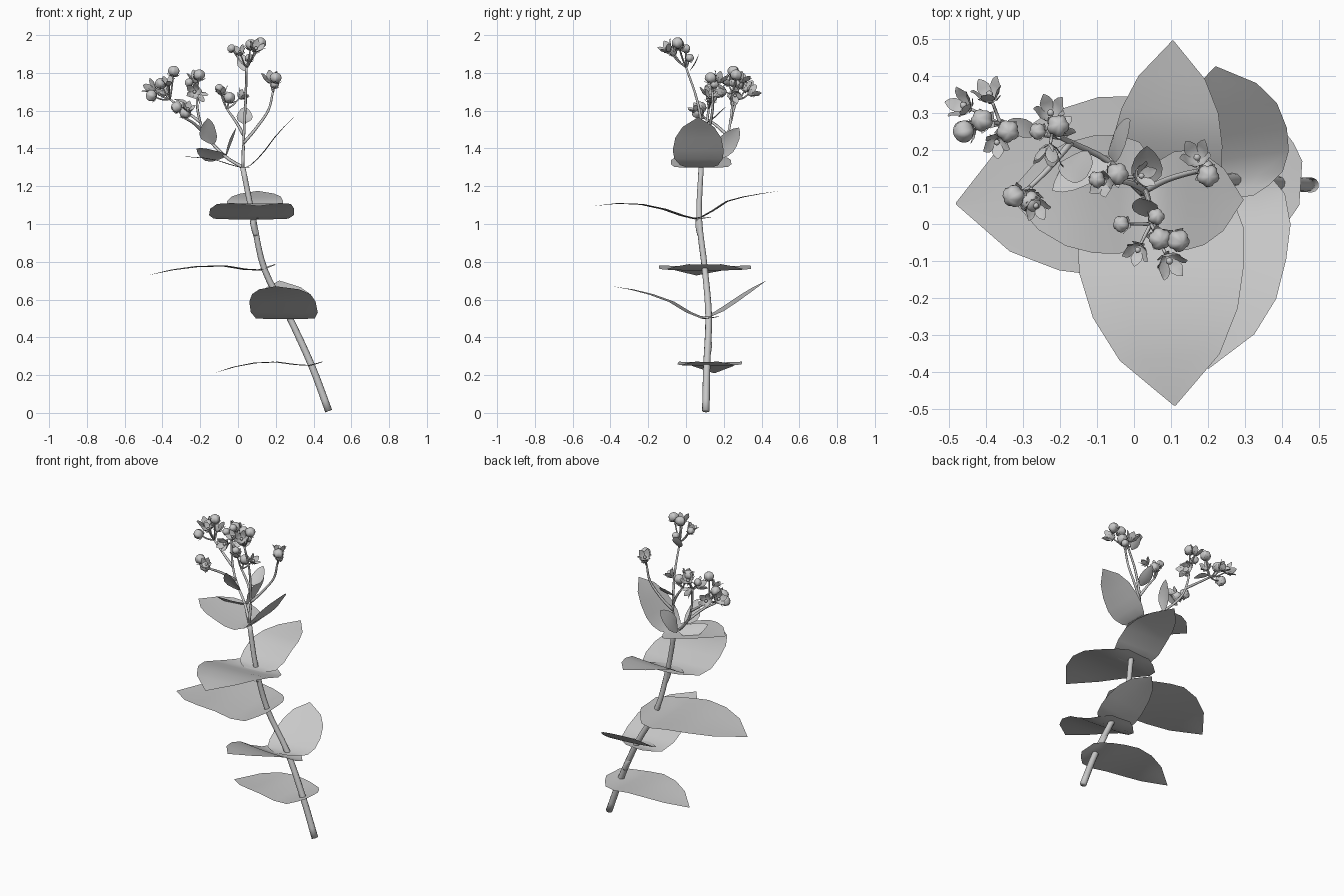
import bpy
import bmesh
from math import pi, sin, cos
from mathutils import Vector

cube = bpy.data.objects.get("Cube")
if cube:
    bpy.data.objects.remove(cube, do_unlink=True)

grey = bpy.data.materials.new("plain grey")
grey.use_nodes = True
tone = (0.58, 0.58, 0.58, 1)
grey.diffuse_color = tone
grey.node_tree.nodes["Principled BSDF"].inputs["Base Color"].default_value = tone


def finish(name, bm):
    """Turn a bmesh into a smooth shaded grey object."""
    mesh = bpy.data.meshes.new(name)
    for face in bm.faces:
        face.smooth = True
    bm.to_mesh(mesh)
    bm.free()
    mesh.materials.append(grey)
    obj = bpy.data.objects.new(name, mesh)
    bpy.context.collection.objects.link(obj)


def spline_point(points, t):
    """Smooth point at fraction t along a list of points."""
    last = len(points) - 1
    i = min(int(t * last), last - 1)
    u = t * last - i
    b, c = points[i], points[i + 1]
    a = points[i - 1] if i else b * 2 - c
    d = points[i + 2] if i + 2 <= last else c * 2 - b
    return (b * 2 + (c - a) * u + (a * 2 - b * 5 + c * 4 - d) * u ** 2
            + (b * 3 - a - c * 3 + d) * u ** 3) / 2


def strip(bm, rows):
    """Skin equal length rows of points."""
    verts = [[bm.verts.new(p) for p in row] for row in rows]
    for low, high in zip(verts, verts[1:]):
        for j in range(len(low) - 1):
            bm.faces.new((low[j], low[j + 1], high[j + 1], high[j]))


def tube(bm, points, start, end, sides=8, steps=4):
    """Tapered round stalk with closed ends."""
    points = [Vector(p) for p in points]
    total = steps * (len(points) - 1)
    rings = []
    for k in range(total + 1):
        t = k / total
        here = spline_point(points, t)
        ahead = spline_point(points, min(t + 0.01, 1))
        behind = spline_point(points, max(t - 0.01, 0))
        turn = (ahead - behind).to_track_quat("Z", "Y")
        r = start + (end - start) * t
        rings.append([bm.verts.new(here + turn @ Vector(
            (r * cos(2 * pi * j / sides), r * sin(2 * pi * j / sides), 0)))
            for j in range(sides)])
    for low, high in zip(rings, rings[1:]):
        for j in range(sides):
            n = (j + 1) % sides
            bm.faces.new((low[j], low[n], high[n], high[j]))
    bm.faces.new(rings[0][::-1])
    bm.faces.new(rings[-1])


BROAD = [(0, .35), (.08, .62), (.2, .88), (.35, 1), (.5, .99),
         (.67, .87), (.83, .6), (1, .01)]
ROUND = [(0, .3), (.15, .5), (.28, .75), (.42, .95), (.55, 1),
         (.7, .9), (.85, .62), (1, .01)]
SMALL = [(0, .1), (.15, .55), (.35, .95), (.55, 1), (.75, .8), (.9, .45), (1, .02)]


def leaf(name, points, half, outline=BROAD, side=None, cup=0.025):
    """Single surface blade following a midrib path."""
    points = [Vector(p) for p in points]
    along = points[-1] - points[0]
    side = Vector(side) if side else along.cross(Vector((0, 0, 1)))
    side = (side - along * side.dot(along) / along.length_squared).normalized()
    up = side.cross(along).normalized()
    rows = []
    for t, w in outline:
        mid = spline_point(points, t)
        rows.append([mid + side * half * w * s + up * cup * half * w * s * s
                     for s in (-1, -.5, 0, .5, 1)])
    bm = bmesh.new()
    strip(bm, rows)
    finish(name, bm)


# Main stem with slightly swollen joints
bm = bmesh.new()
tube(bm, [(.48, .105, .01), (.39, .11, .25), (.27, .12, .51), (.14, .1, .76),
          (.08, .07, 1.03), (.025, .08, 1.3)], .02, .014, 10)
tube(bm, [(.355, .119, .32), (.337, .125, .36), (.32, .122, .39)], .015, .012)
tube(bm, [(.095, .074, .94), (.083, .066, .985), (.08, .068, 1.02)], .014, .018)
finish("main_stem", bm)

# Broad leaves, lowest first
leaf("lowest_leaf", [(.45, .11, .27), (.36, .12, .247), (.2, .13, .267),
                     (.04, .14, .255), (-.13, .15, .21)], .17)
leaf("lower_front_leaf", [(.25, .18, .51), (.25, .07, .5), (.235, -.08, .585),
                          (.225, -.24, .64), (.2, -.39, .67)], .178)
leaf("lower_back_leaf", [(.27, .07, .51), (.27, .14, .515), (.265, .24, .575),
                         (.25, .34, .645), (.22, .425, .7)], .15)
leaf("middle_leaf", [(.2, .1, .785), (.09, .1, .75), (-.08, .1, .775),
                     (-.28, .08, .765), (-.48, .055, .728)], .245)
leaf("upper_front_leaf", [(.07, .13, 1.035), (.07, .03, 1.025), (.075, -.12, 1.075),
                          (.09, -.3, 1.108), (.11, -.49, 1.095)], .225)
leaf("upper_back_leaf", [(.08, .02, 1.03), (.085, .1, 1.04), (.09, .22, 1.118),
                         (.1, .35, 1.15), (.105, .495, 1.175)], .15)
leaf("top_left_leaf", [(.06, .08, 1.3), (0, .08, 1.3), (-.11, .08, 1.335),
                       (-.22, .08, 1.352), (-.34, .08, 1.355)], .16)
leaf("top_right_leaf", [(.01, .07, 1.3), (.06, .07, 1.305), (.13, .065, 1.37),
                        (.21, .065, 1.475), (.295, .065, 1.565)], .135, ROUND)

# Small leaves on the flowering branches
for name, path, half, side in [
    ("branch_back_leaf", [(-.07, .19, 1.35), (-.05, .22, 1.43), (-.01, .28, 1.51)], .05, (0, 1, -.4)),
    ("branch_front_leaf", [(-.06, .18, 1.36), (-.14, .15, 1.365), (-.22, .09, 1.4)], .05, (.5, -.6, .5)),
    ("branch_upper_leaf", [(-.13, .2, 1.42), (-.16, .16, 1.48), (-.16, .11, 1.56)], .045, (1, 0, .1)),
    ("centre_bract", [(.03, .1, 1.53), (.035, .15, 1.56), (.035, .21, 1.62)], .042, (1, 0, 0)),
    ("crown_bract", [(.035, .02, 1.81), (.03, .05, 1.85), (.015, .07, 1.9)], .035, (1, 0, 0)),
    ("left_bract", [(-.26, .24, 1.63), (-.3, .26, 1.65), (-.34, .28, 1.66)], .025, (0, 1, .3)),
]:
    leaf(name, path, half, SMALL, side, .15)

# Flowering branches
bm = bmesh.new()
fork = (.025, .08, 1.3)
left_fork = (-.17, .22, 1.47)
for path in [
    [fork, (.03, .09, 1.45), (.04, .06, 1.65), (.045, 0, 1.83)],
    [(.03, .09, 1.43), (.09, .12, 1.5), (.16, .14, 1.6), (.185, .14, 1.7)],
    [(.03, .09, 1.47), (-.01, .11, 1.54), (-.06, .12, 1.61)],
    [fork, (-.07, .17, 1.36), left_fork, (-.21, .24, 1.58), (-.22, .25, 1.7)],
    [left_fork, (-.23, .15, 1.53), (-.28, .1, 1.56)],
    [(-.2, .235, 1.54), (-.28, .25, 1.6), (-.36, .27, 1.66)],
]:
    tube(bm, path, .009, .006, 6)

buds, petals, sepals = bmesh.new(), bmesh.new(), bmesh.new()


def place(at, way, size):
    turn = Vector(way).to_track_quat("Z", "Y")
    return lambda x, y, z: Vector(at) + turn @ Vector((x, y, z)) * size


def ring_of_blades(target, put, rows):
    """Five blades around an axis, rows are radius, height, half width."""
    for k in range(5):
        c, s = cos(2 * pi * k / 5), sin(2 * pi * k / 5)
        strip(target, [[put(c * r - s * w * e, s * r + c * w * e, z + .08 * abs(e))
                        for e in (-1, 0, 1)] for r, z, w in rows])


def bud(at, way, size):
    """Five lobed closed bud over a small calyx."""
    put = place(at, way, size)
    ball = bmesh.ops.create_uvsphere(buds, u_segments=20, v_segments=10, radius=1)
    for v in ball["verts"]:
        x, y, z = v.co
        flat = Vector((x, y)).angle_signed(Vector((1, 0)), 0) if x or y else 0
        lobe = .85 + .15 * abs(cos(2.5 * flat)) ** .6
        v.co = put(x * lobe, y * lobe, z * .9)
    ring_of_blades(sepals, put, [(.1, -1, .2), (.7, -.9, .35), (1.15, -.5, .02)])


def flower(at, way, size):
    """Cupped flower with five pointed petals and a round centre."""
    put = place(at, way, size)
    ring_of_blades(petals, put, [(.08, -.5, .08), (.42, -.25, .36), (.66, .15, .42),
                                 (.82, .45, .25), (1, .6, .02)])
    ring_of_blades(sepals, put, [(.05, -.6, .1), (.4, -.45, .16), (.75, -.1, .02)])
    ball = bmesh.ops.create_uvsphere(petals, u_segments=8, v_segments=6, radius=.22)
    for v in ball["verts"]:
        v.co = put(*v.co)


# Heads grouped by the branch tip they grow from
B, F = (bud, .031), (flower, .045)
S, T = (bud, .023), (flower, .038)
clusters = [
    ((.045, 0, 1.83), [(B, .07, -.04, 1.95), (B, .12, -.045, 1.96), (F, .095, -.1, 1.93),
                       (T, .01, -.07, 1.91), (S, -.035, 0, 1.93), (S, .06, .02, 1.88)]),
    ((.185, .14, 1.7), [(B, .2, .13, 1.775), (F, .17, .18, 1.77), (S, .195, .15, 1.74)]),
    ((-.06, .12, 1.61), [(B, -.045, .135, 1.67), (T, -.085, .11, 1.7), (S, -.1, .12, 1.72),
                         (T, .02, .13, 1.68)]),
    ((-.22, .25, 1.7), [(B, -.205, .265, 1.79), (F, -.225, .3, 1.77), (F, -.23, .19, 1.7),
                        (S, -.26, .25, 1.75), (T, -.2, .26, 1.68)]),
    ((-.28, .1, 1.56), [(B, -.325, .075, 1.62), (B, -.28, .06, 1.59), (T, -.265, .05, 1.61)]),
    ((-.36, .27, 1.66), [(B, -.46, .25, 1.68), (B, -.41, .28, 1.745), (F, -.46, .32, 1.72),
                         (F, -.39, .35, 1.7), (B, -.34, .25, 1.81), (T, -.37, .22, 1.75)]),
]
for tip, heads in clusters:
    tip = Vector(tip)
    for (make, size), *at in heads:
        at = Vector(at)
        way = (at - tip).normalized() + Vector((0, 0, .15))
        base = at - way.normalized() * size * .6
        tube(bm, [tip, (tip + base) / 2 - Vector((0, 0, .008)), base], .005, .004, 6, 3)
        make(at, way, size)

finish("flower_branches", bm)
finish("flower_buds", buds)
finish("flower_petals", petals)
finish("flower_sepals", sepals)
